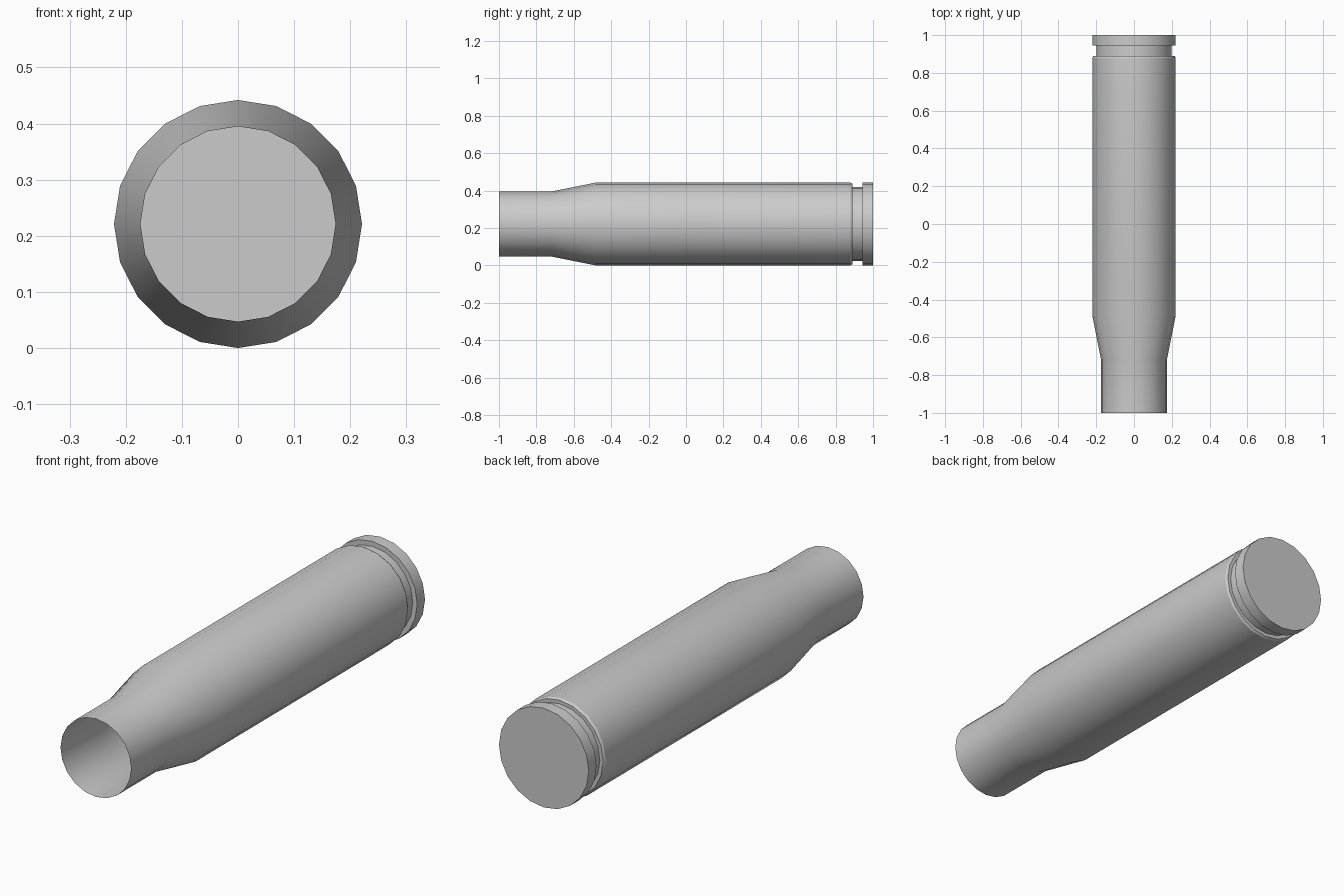
import bpy
import bmesh
import math
from mathutils import Vector

SIDES = 20
RADIUS = 0.221

cube = bpy.data.objects.get("Cube")
if cube:
    bpy.data.objects.remove(cube, do_unlink=True)

# Single plain grey metal
grey = bpy.data.materials.new("plain grey")
grey.use_nodes = True
color = (0.6, 0.6, 0.6, 1.0)
grey.diffuse_color = color
grey.node_tree.nodes["Principled BSDF"].inputs["Base Color"].default_value = color

# Profile from open mouth to closed base: (position along y, radius)
profile = [
    (-1.0, 0.174),      # mouth
    (-0.72, 0.174),     # neck end
    (-0.485, RADIUS),   # shoulder end
    (0.88, RADIUS),     # body end
    (0.89, 0.215),      # small chamfer
    (0.89, 0.199),      # groove
    (0.945, 0.199),
    (0.945, RADIUS),    # rim
    (1.0, RADIUS),
]


def ring(bm, y, radius):
    """One polygonal ring around the y axis, with a vertex at the top."""
    verts = []
    for i in range(SIDES):
        a = math.tau * i / SIDES
        verts.append(bm.verts.new(Vector((radius * math.sin(a), y, RADIUS + radius * math.cos(a)))))
    return verts


# Thin open shell with a closed base
bm = bmesh.new()
rings = [ring(bm, y, r) for y, r in profile]
for a, b in zip(rings, rings[1:]):
    for i in range(SIDES):
        j = (i + 1) % SIDES
        bm.faces.new((a[i], a[j], b[j], b[i]))
base = bm.faces.new(rings[-1])
bm.normal_update()
if base.normal.y < 0:
    base.normal_flip()
bmesh.ops.recalc_face_normals(bm, faces=bm.faces)
if base.normal.y < 0:
    bmesh.ops.reverse_faces(bm, faces=bm.faces)

mesh = bpy.data.meshes.new("cartridge_case")
bm.to_mesh(mesh)
bm.free()
mesh.materials.append(grey)
case = bpy.data.objects.new("cartridge_case", mesh)
bpy.context.collection.objects.link(case)

# Smooth sides with crisp groove, rim and base edges
bpy.ops.object.select_all(action="DESELECT")
case.select_set(True)
bpy.context.view_layer.objects.active = case
bpy.ops.object.shade_smooth_by_angle(angle=math.radians(30))
